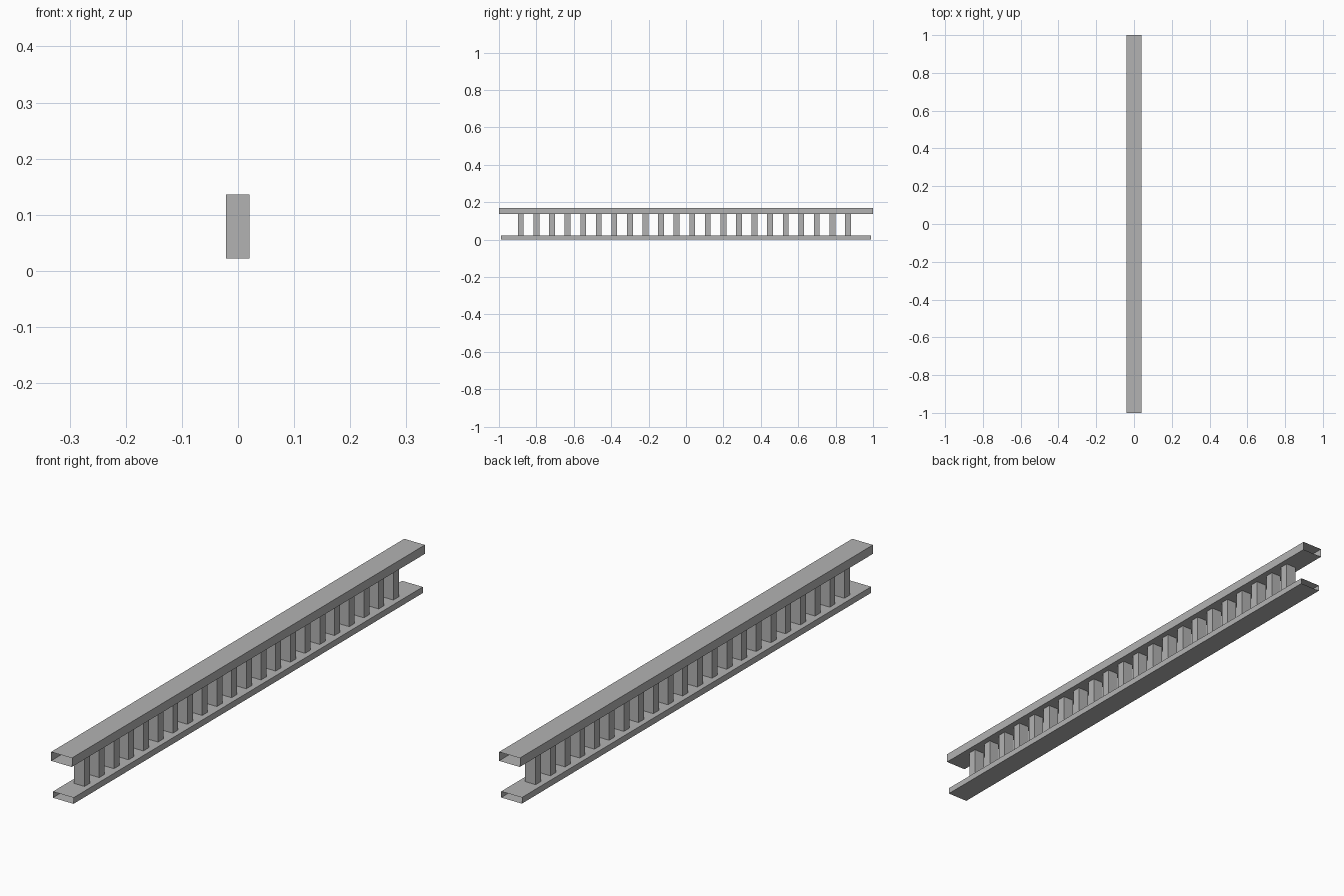
import bpy
import bmesh

if "Cube" in bpy.data.objects:
    bpy.data.objects.remove(bpy.data.objects["Cube"])

# Dark grey paint shared by every part
paint = bpy.data.materials.new("dark_grey")
paint.diffuse_color = (0.45, 0.45, 0.45, 1)
paint.use_nodes = True
paint.node_tree.nodes["Principled BSDF"].inputs["Base Color"].default_value = paint.diffuse_color


def box_tube(name, x, y, z, open_axis):
    """Box spanning the given ranges, without the two faces across open_axis."""
    bm = bmesh.new()
    bmesh.ops.create_cube(bm, size=1)
    for v in bm.verts:
        for i, (lo, hi) in enumerate((x, y, z)):
            v.co[i] = lo if v.co[i] < 0 else hi
    bm.normal_update()
    ends = [f for f in bm.faces if abs(f.normal[open_axis]) > 0.9]
    bmesh.ops.delete(bm, geom=ends, context='FACES_ONLY')
    mesh = bpy.data.meshes.new(name)
    bm.to_mesh(mesh)
    bm.free()
    mesh.materials.append(paint)
    obj = bpy.data.objects.new(name, mesh)
    bpy.context.collection.objects.link(obj)
    return obj


HALF_W = 0.041
RAIL_TOP, RAIL_LOW, BASE_TOP = 0.168, 0.136, 0.022

# Hollow handrail and bottom rail, open at both ends
box_tube("handrail", (-HALF_W, HALF_W), (-1, 1), (RAIL_LOW, RAIL_TOP), 1)
box_tube("bottom_rail", (-HALF_W, HALF_W), (-0.99, 0.988), (0, BASE_TOP), 1)

# Evenly spaced square balusters, repeated along the rails
COUNT, FIRST, LAST = 22, -0.883, 0.866
step = (LAST - FIRST) / (COUNT - 1)
balusters = box_tube("balusters", (-0.021, 0.0205),
                     (FIRST - 0.0155, FIRST + 0.0155), (BASE_TOP, RAIL_LOW), 2)
array = balusters.modifiers.new("repeat", 'ARRAY')
array.count = COUNT
array.use_relative_offset = False
array.use_constant_offset = True
array.constant_offset_displace = (0, step, 0)
